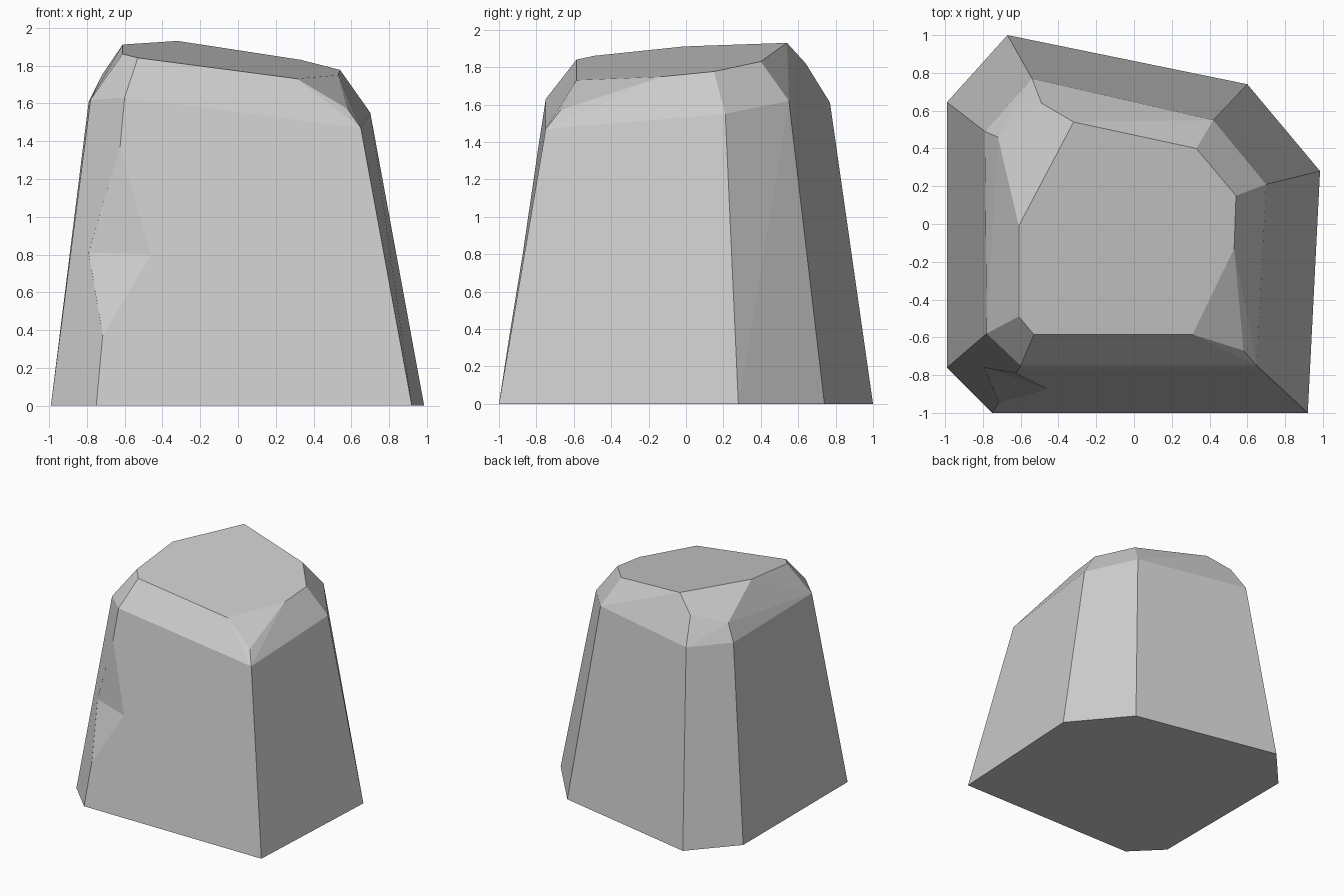
import bpy
import bmesh
import math

cube = bpy.data.objects.get("Cube")
if cube:
    bpy.data.objects.remove(cube, do_unlink=True)

# One plain stone colour
stone = bpy.data.materials.new("grey_stone")
stone.use_nodes = True
stone_colour = (0.6, 0.6, 0.6, 1)
stone.diffuse_color = stone_colour
stone.node_tree.nodes["Principled BSDF"].inputs["Base Color"].default_value = stone_colour


def hull_object(name, points):
    """Make a faceted solid wrapped around the given corner points."""
    bm = bmesh.new()
    for point in points:
        bm.verts.new(point)
    result = bmesh.ops.convex_hull(bm, input=bm.verts[:])
    spare = {g for key in ("geom_interior", "geom_unused") for g in result[key]
             if isinstance(g, bmesh.types.BMVert)}
    bmesh.ops.delete(bm, geom=list(spare), context="VERTS")
    # Merge the nearly coplanar triangles into broad flat facets
    bmesh.ops.dissolve_limit(bm, angle_limit=math.radians(2), verts=bm.verts[:], edges=bm.edges[:])
    bmesh.ops.recalc_face_normals(bm, faces=bm.faces[:])
    mesh = bpy.data.meshes.new(name)
    bm.to_mesh(mesh)
    bm.free()
    mesh.materials.append(stone)
    obj = bpy.data.objects.new(name, mesh)
    bpy.context.collection.objects.link(obj)
    return obj


def cap_point(x, y):
    """Place a corner on the sloping flat top."""
    return (x, y, 1.832 - 0.131 * x + 0.104 * y)


# Footprint on the ground
base = [(x, y, 0) for x, y in (
    (-0.75, -1), (0.92, -1), (0.985, 0.28), (0.6, 0.74),
    (-0.67, 1), (-0.99, 0.645), (-0.99, -0.76))]

# Shoulder where the steep sides meet the bevels
shoulder = [
    (-0.6, -0.75, 1.63), (0.65, -0.75, 1.47), (0.7, 0.21, 1.55), (0.42, 0.55, 1.62),
    (-0.54, 0.77, 1.61), (-0.79, 0.49, 1.61), (-0.78, -0.58, 1.62)]

# Corners of the smaller facets above the shoulder
facets = [(0.58, -0.67, 1.57), (-0.49, 0.64, 1.82), (-0.72, 0.46, 1.75)]

# Outline of the sloping top
cap = [cap_point(x, y) for x, y in (
    (-0.53, -0.585), (0.31, -0.585), (0.53, -0.13), (0.54, 0.15),
    (0.33, 0.4), (-0.32, 0.54), (-0.61, -0.01), (-0.61, -0.49))]

rock = hull_object("rock", base + shoulder + facets + cap)

# Wedge that knocks a chip out of the front corner edge
chip = hull_object("chip_cutter", [
    (-0.715, -0.943, 0.37), (-0.624, -0.79, 1.37),
    (-0.79, -0.76, 0.81), (-0.45, -0.877, 0.8), (-0.9, -1.15, 0.8)])
chip.hide_render = True

cut = rock.modifiers.new("chip", "BOOLEAN")
cut.operation = "DIFFERENCE"
cut.solver = "EXACT"
cut.object = chip
bpy.context.view_layer.objects.active = rock
rock.select_set(True)
bpy.ops.object.modifier_apply(modifier=cut.name)
bpy.data.objects.remove(chip, do_unlink=True)

# Crisp flat facets all round
for face in rock.data.polygons:
    face.use_smooth = False
